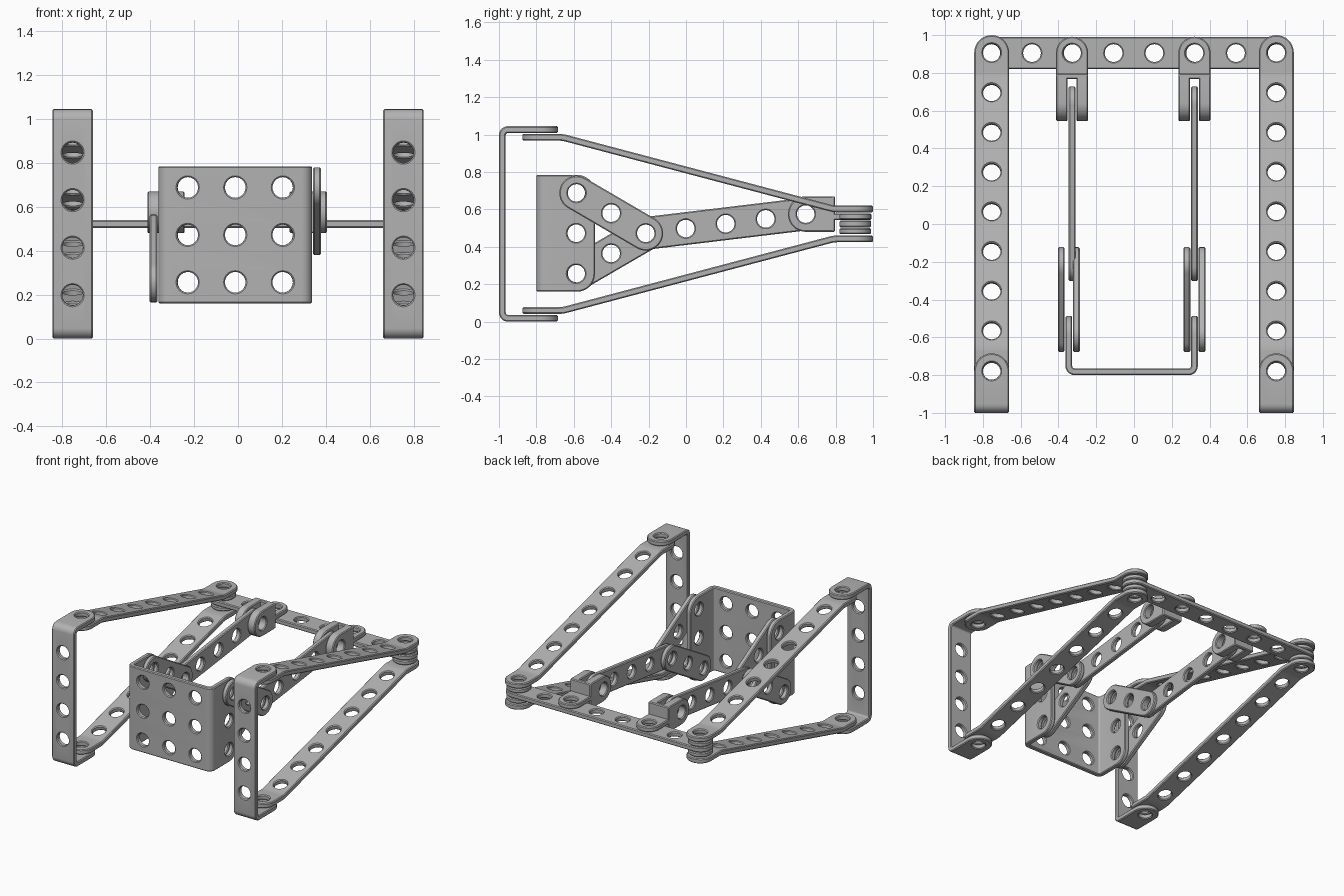
import bpy
import bmesh
from math import cos, sin, pi, radians
from mathutils import Vector, Matrix
from mathutils.geometry import tessellate_polygon

cube = bpy.data.objects.get("Cube")
if cube:
    bpy.data.objects.remove(cube, do_unlink=True)

grey = bpy.data.materials.new("plain_grey")
grey.use_nodes = True
colour = (0.45, 0.45, 0.45, 1)
grey.diffuse_color = colour
grey.node_tree.nodes["Principled BSDF"].inputs["Base Color"].default_value = colour

X, Y, Z = Vector((1, 0, 0)), Vector((0, 1, 0)), Vector((0, 0, 1))
PITCH = 0.216      # hole spacing
HOLE = 0.047       # hole radius
THICK = 0.036      # sheet thickness
EDGE = 0.006       # chamfer on every rim
MID = 0.5225       # height of the mirror plane of the outer frame


def outline(length, width, r_start, r_end, inset):
    """Rounded rectangle with a corner radius for each end."""
    pts = []
    corners = [(1, 1, r_end, 0), (-1, 1, r_start, 1), (-1, -1, r_start, 2), (1, -1, r_end, 3)]
    for sx, sy, r, quarter in corners:
        centre = Vector((sx * (length / 2 - r), sy * (width / 2 - r), 0))
        for i in range(9):
            a = (quarter + i / 8) * pi / 2
            p = centre + (r - inset) * Vector((cos(a), sin(a), 0))
            if not pts or (p - pts[-1]).length > 1e-5:
                pts.append(p)
    if (pts[0] - pts[-1]).length < 1e-5:
        pts.pop()
    return pts


def circle(u, v, r):
    return [Vector((u + r * cos(i * pi / 12), v + r * sin(i * pi / 12), 0)) for i in range(24)]


def fillet(points, r):
    """Round the inner corners of an open 2D path."""
    pts = [Vector(p) for p in points]
    path = [pts[0]]
    for a, b, c in zip(pts, pts[1:], pts[2:]):
        d1, d2 = (b - a).normalized(), (c - b).normalized()
        turn = d1.angle(d2)
        cut = r * (1 - cos(turn)) / sin(turn)
        start = b - d1 * cut
        inward = (d2 - d1 * d1.dot(d2)).normalized()
        for i in range(6):
            t = turn * i / 5
            path.append(start + d1 * r * sin(t) + inward * r * (1 - cos(t)))
    return path + [pts[-1]]


def path_length(path):
    return sum((b - a).length for a, b in zip(path, path[1:]))


def bend(bm, path):
    """Fold a flat plate along a path, cutting it at each joint."""
    dirs = [(b - a).normalized() for a, b in zip(path, path[1:])]
    norms = [Vector((-d.y, d.x)) for d in dirs]
    mitres = [norms[0]]
    mitres += [(m + n) / (1 + m.dot(n)) for m, n in zip(norms, norms[1:])]
    mitres.append(norms[-1])
    stops = [-path_length(path) / 2]
    for a, b in zip(path, path[1:]):
        stops.append(stops[-1] + (b - a).length)
    for s in stops[1:-1]:
        bmesh.ops.bisect_plane(bm, geom=bm.verts[:] + bm.edges[:] + bm.faces[:],
                               dist=1e-5, plane_co=X * s, plane_no=X)
    for vert in bm.verts:
        u, v, w = vert.co
        i = 0
        while i < len(dirs) - 1 and u > stops[i + 1]:
            i += 1
        t = (u - stops[i]) / (stops[i + 1] - stops[i])
        p = (path[i] + mitres[i] * w).lerp(path[i + 1] + mitres[i + 1] * w, t)
        vert.co = (p.x, v, p.y)


def plate(name, length, width, holes, origin, u_axis, v_axis, w_axis,
          r_start=None, r_end=None, thick=THICK, path=None):
    """Chamfered plate with round holes, optionally folded, set in a frame."""
    r_start = r_start or width / 2
    r_end = r_end or width / 2
    bm = bmesh.new()
    h = thick / 2
    levels = []
    for inset, w in ((EDGE, -h), (0, EDGE - h), (0, h - EDGE), (EDGE, h)):
        loops = [outline(length, width, r_start, r_end, inset)]
        loops += [circle(u, v, HOLE + inset) for u, v in holes]
        levels.append([[bm.verts.new(p + Z * w) for p in loop] for loop in loops])
    # Rim and hole walls
    for low, high in zip(levels, levels[1:]):
        for a, b in zip(low, high):
            for i in range(len(a)):
                bm.faces.new((a[i - 1], a[i], b[i], b[i - 1]))
    # Flat faces
    for level in (levels[0], levels[-1]):
        flat = [v for loop in level for v in loop]
        for tri in tessellate_polygon([[v.co.copy() for v in loop] for loop in level]):
            bm.faces.new([flat[i] for i in tri])
    if path:
        bend(bm, path)
    frame = Matrix((u_axis, v_axis, w_axis)).transposed().to_4x4()
    frame.translation = Vector(origin)
    bm.transform(frame)
    bmesh.ops.recalc_face_normals(bm, faces=bm.faces[:])
    mesh = bpy.data.meshes.new(name)
    bm.to_mesh(mesh)
    bm.free()
    mesh.materials.append(grey)
    obj = bpy.data.objects.new(name, mesh)
    bpy.context.collection.objects.link(obj)
    bpy.ops.object.select_all(action='DESELECT')
    obj.select_set(True)
    bpy.context.view_layer.objects.active = obj
    bpy.ops.object.shade_smooth_by_angle(angle=radians(30))
    return obj


def strip(name, x, start, end, count, width):
    """Straight upright strip between two end holes given as (y, z)."""
    a, b = Vector((x, *start)), Vector((x, *end))
    span = (b - a).length
    u = (b - a).normalized()
    holes = [(span * (i / (count - 1) - 0.5), 0) for i in range(count)]
    plate(name, span + width, width, holes, (a + b) / 2, u, X.cross(u), X)


# Outer frame on each side
WIDE = 0.185
for side, sx in (("left", 1), ("right", -1)):
    x = sx * 0.7535
    # Upright U bracket at the front
    path = fillet([(-0.685, 0.018), (-0.982, 0.018), (-0.982, 1.027), (-0.685, 1.027)], 0.03)
    size = path_length(path)
    end = size / 2 - WIDE / 2
    holes = [(u, 0) for u in (-end, end)] + [((i - 1.5) * PITCH, 0) for i in range(4)]
    plate(side + "_front_bracket", size, WIDE, holes, (x, 0, 0), Y, X, Z, path=path)

    for level, sz in (("upper", 1), ("lower", -1)):
        # Bent arms running back to the crossbar
        path = fillet([(-0.875, sz * 0.463), (-0.66, sz * 0.463),
                       (0.79, sz * 0.08), (1, sz * 0.08)], 0.15)
        size = path_length(path)
        end = size / 2 - WIDE / 2
        holes = [(end * (i / 4 - 1), 0) for i in range(9)]
        plate(f"{side}_{level}_arm", size, WIDE, holes, (x, 0, MID), Y, X, Z, path=path)
        # Spacers in the rear joint
        plate(f"{side}_{level}_spacer", 0.17, 0.17, [(0, 0)],
              (x, 0.905, MID + sz * 0.039), X, Y, Z, thick=0.032)

# Rear crossbar
plate("rear_crossbar", PITCH * 7 + 0.17, 0.17, [((i - 3.5) * PITCH, 0) for i in range(8)],
      (0, 0.905, MID), X, Y, Z)

# Front channel with three perforated walls
path = fillet([(-0.345, -0.487), (-0.345, -0.782), (0.32, -0.782), (0.32, -0.487)], 0.03)
size = path_length(path)
columns = (0.1 - size / 2, -PITCH, 0, PITCH, size / 2 - 0.1)
plate("front_channel", size, 0.625, [(u, i * PITCH) for u in columns for i in (-1, 0, 1)],
      (0, 0, 0.4725), X, Z, Y, r_start=0.095, r_end=0.095, path=path)

# Inner linkage and rear clevis on each side
for side, x, wall in (("left", 0.32, 0.32), ("right", -0.328, -0.345)):
    joint, pivot = (-0.215, 0.472), (0.64, 0.575)
    strip(side + "_inner_arm", x, joint, pivot, 5, 0.175)
    strip(side + "_upper_link", wall + 0.04, (-0.585, 0.688), joint, 3, 0.185)
    strip(side + "_lower_link", wall - 0.04, (-0.585, 0.257), joint, 3, 0.185)
    for cheek, sx in (("outer", 1), ("inner", -1)):
        plate(f"{side}_clevis_{cheek}_cheek", 0.245, 0.19, [(-0.0275, 0)],
              (x + sx * 0.054, 0.6675, 0.575), Y, Z, X, r_end=0.012, thick=0.062)
    plate(side + "_clevis_web", 0.17, 0.19, [], (x, 0.782, 0.575), X, Z, Y,
          r_start=0.012, r_end=0.012, thick=0.03)
    plate(side + "_clevis_flange", 0.222, 0.17, [(0.137 - 0.111 - 0.0015, 0)],
          (x, 0.8805, 0.561), Y, X, Z, r_start=0.012)
